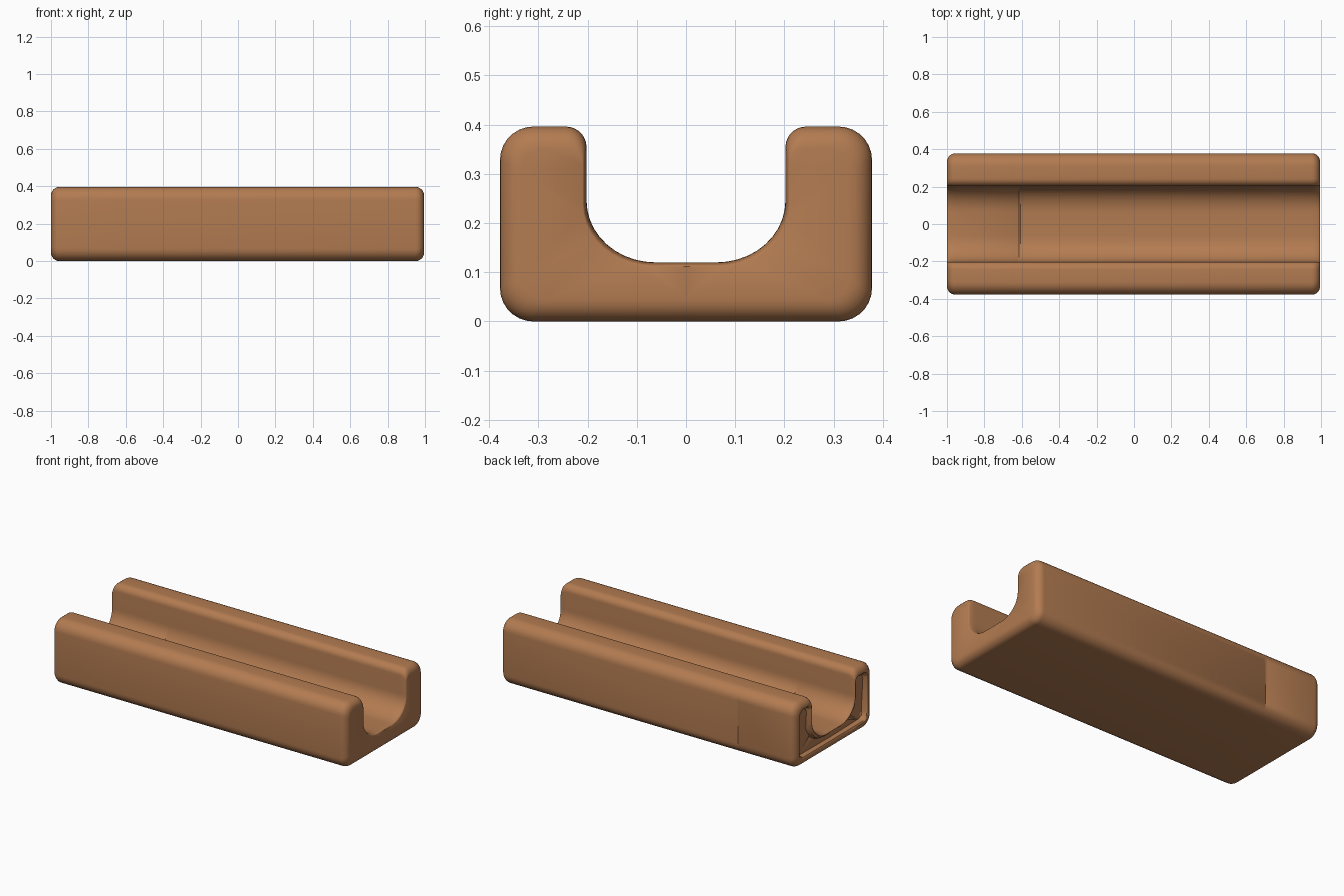
import bpy, bmesh, math, random

if "Cube" in bpy.data.objects:
    bpy.data.objects.remove(bpy.data.objects["Cube"])

random.seed(4)
HALF_W, TOP, GROOVE_W, GROOVE_Z = 0.378, 0.396, 0.202, 0.12


def arc(cy, cz, ry, rz, a0, a1, n=7):
    """Points of an elliptical arc, angles in degrees."""
    out = []
    for i in range(n + 1):
        a = math.radians(a0 + (a1 - a0) * i / n)
        out.append((cy + ry * math.cos(a), cz + rz * math.sin(a)))
    return out


def profile(d, g):
    """U-shaped section: outside shrunk by d, groove widened by g."""
    w, t, b = HALF_W - d, TOP - d, d
    gw, gz = GROOVE_W + g, GROOVE_Z - g
    ro = max(0.068 - 0.5 * d, 0.02)
    ri = 0.042 - 0.2 * d
    half = [(0, b)]
    half += arc(w - ro, b + ro, ro, ro, -90, 0)            # bottom outer corner
    half += arc(w - ro, t - ro, ro, ro, 0, 90)             # top outer corner
    half += arc(gw + ri, t - ri, ri, ri, 90, 180)          # top inner corner
    half += arc(gw - 0.14, gz + 0.125, 0.14, 0.125, 0, -90, 10)  # groove floor curve
    half.append((0, gz))
    return half + [(-y, z) for y, z in reversed(half[1:-1])]


bm = bmesh.new()


def ring(x, d, g):
    return [bm.verts.new((x, y, z)) for y, z in profile(d, g)]


# Sections along the length: rough hollow, rounded end, crease, rounded end
R = 0.045
angles = [math.radians(90 * i / 6) for i in range(7)]


def rounded(side, end):
    return [ring(side * (end - R + R * math.sin(a)),
                 R * (1 - math.cos(a)), 0.008 * (1 - math.cos(a))) for a in angles]


left = rounded(-1, 1.0)[::-1]
right = rounded(1, 0.995)
hollow = [ring(-0.992, R + 0.008, 0.018), ring(-0.968, R + 0.014, 0.025)]
crease = [ring(x, 0, 0) for x in (-0.624, -0.614, -0.606)]
rings = hollow[::-1] + left + crease + right

# Rough broken surface in the left end
for r in hollow:
    for v in r:
        v.co.x += random.uniform(-0.006, 0.006)

# Shallow crease across the groove and back wall
for v in crease[1]:
    if v.co.y > 0.3 and 0.05 < v.co.z < 0.34:
        v.co.y -= 0.005
    elif abs(v.co.y) < 0.205 and 0.1 < v.co.z < 0.3:
        v.co.z -= 0.006

n = len(rings[0])
for a, b in zip(rings, rings[1:]):
    for i in range(n):
        j = (i + 1) % n
        bm.faces.new((a[i], a[j], b[j], b[i]))
caps = [bm.faces.new(rings[0]), bm.faces.new(rings[-1])]
bmesh.ops.recalc_face_normals(bm, faces=bm.faces)
bmesh.ops.triangulate(bm, faces=caps)

mesh = bpy.data.meshes.new("channel_block")
bm.to_mesh(mesh)
bm.free()
block = bpy.data.objects.new("channel_block", mesh)
bpy.context.collection.objects.link(block)

# Single brown colour
wood = bpy.data.materials.new("warm brown")
wood.diffuse_color = (0.45, 0.2, 0.083, 1)
wood.use_nodes = True
wood.node_tree.nodes["Principled BSDF"].inputs["Base Color"].default_value = wood.diffuse_color
mesh.materials.append(wood)

bpy.context.view_layer.objects.active = block
block.select_set(True)
bpy.ops.object.shade_smooth_by_angle(angle=math.radians(35))
